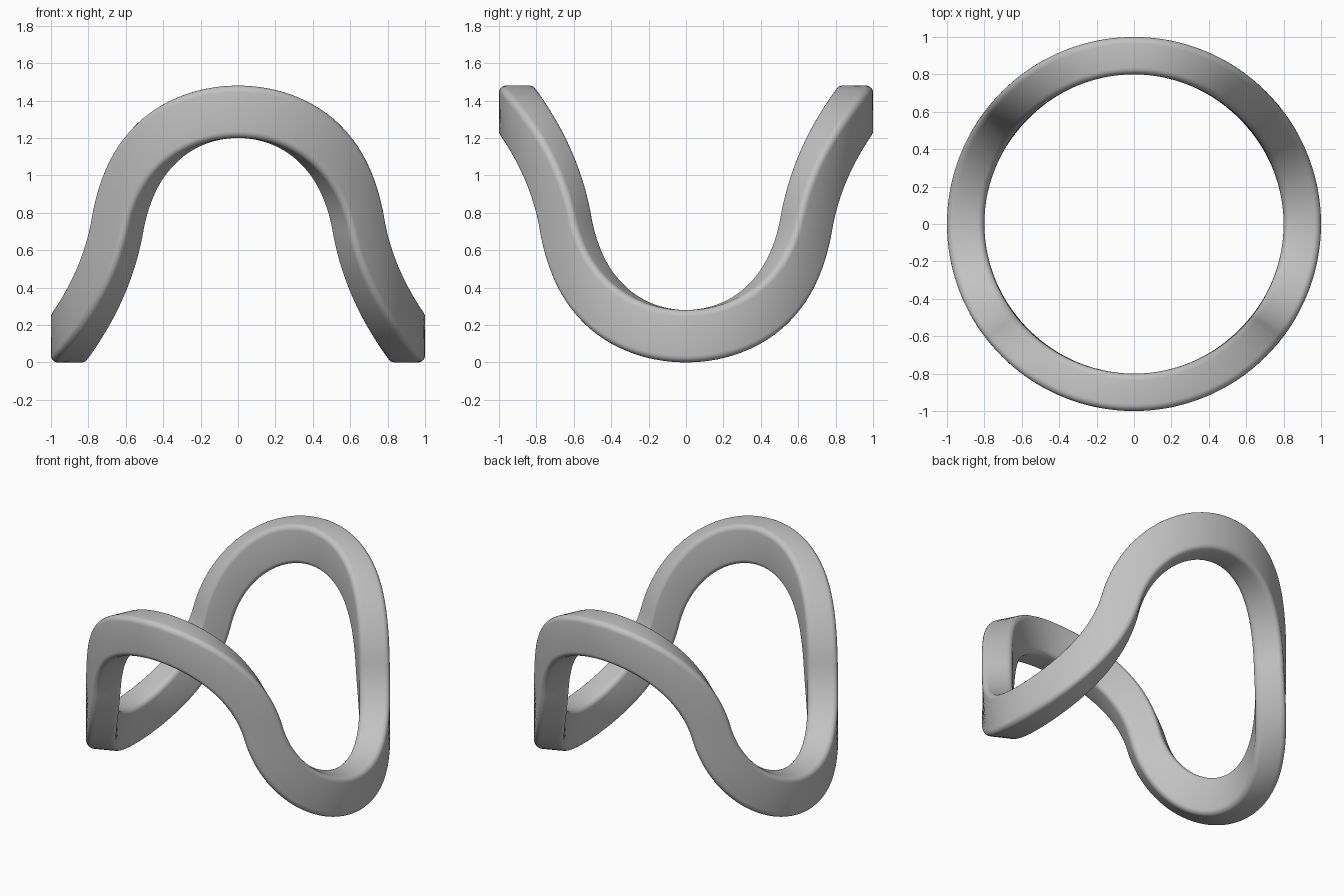
import bpy, bmesh, math

if "Cube" in bpy.data.objects:
    bpy.data.objects.remove(bpy.data.objects["Cube"])

STEPS = 28                 # steps along each of the eight arcs
R_OUT, R_IN = 1.0, 0.8     # radial limits of the band
MID, AMP = 0.74, 0.6       # mean height and wave height
H = 0.14                   # half width of the band
C = 0.036                  # corner rounding
Q = math.pi / 4            # arc length from crest to mid height
RAD = (Q * Q + AMP * AMP) / (2 * AMP)   # radius of the wave arcs when unrolled
SWEEP = math.asin(Q / RAD)


def rounded_section(segs=5):
    """Points (radius, offset across the band) of a rounded rectangle."""
    pts = []
    corners = [(R_OUT - C, H - C, 0), (R_IN + C, H - C, 90),
               (R_IN + C, -H + C, 180), (R_OUT - C, -H + C, 270)]
    for cx, cy, start in corners:
        for i in range(segs + 1):
            a = math.radians(start + 90 * i / segs)
            pts.append((cx + C * math.cos(a), cy + C * math.sin(a)))
    return pts


def path():
    """Centre line (angle, height, tilt): circular arcs, trough at angle 0."""
    out = []
    for w in range(4):
        base, sign = w * math.pi / 2, (-1 if w % 2 == 0 else 1)
        for i in range(-STEPS, STEPS):
            a = SWEEP * i / STEPS
            z = MID + sign * (AMP - RAD * (1 - math.cos(a)))
            out.append((base + RAD * math.sin(a), z, -sign * a))
    return out


def band_point(t, z, tilt, r, v):
    """Offset v square to the wave on the unrolled cylinder, at radius r."""
    inner = (R_OUT - r) / (R_OUT - R_IN)
    v *= 1 - 0.1 * inner * math.sin(tilt) ** 2
    a = t - v * math.sin(tilt)
    return (r * math.cos(a), r * math.sin(a), z + v * math.cos(tilt))


# wavy ring: rounded section swept round the saddle-shaped wave
section = rounded_section()
bm = bmesh.new()
rings = [[bm.verts.new(band_point(*p, r, v)) for r, v in section] for p in path()]
n, m = len(rings), len(section)
for i in range(n):
    a, b = rings[i], rings[(i + 1) % n]
    for j in range(m):
        k = (j + 1) % m
        bm.faces.new((a[j], b[j], b[k], a[k]))
bmesh.ops.recalc_face_normals(bm, faces=bm.faces)
for f in bm.faces:
    f.smooth = True

mesh = bpy.data.meshes.new("wavy_ring")
bm.to_mesh(mesh)
bm.free()
ring = bpy.data.objects.new("wavy_ring", mesh)
bpy.context.collection.objects.link(ring)

# plain grey
grey = bpy.data.materials.new("grey")
grey.diffuse_color = (0.54, 0.54, 0.54, 1)
grey.use_nodes = True
grey.node_tree.nodes["Principled BSDF"].inputs["Base Color"].default_value = grey.diffuse_color
mesh.materials.append(grey)
